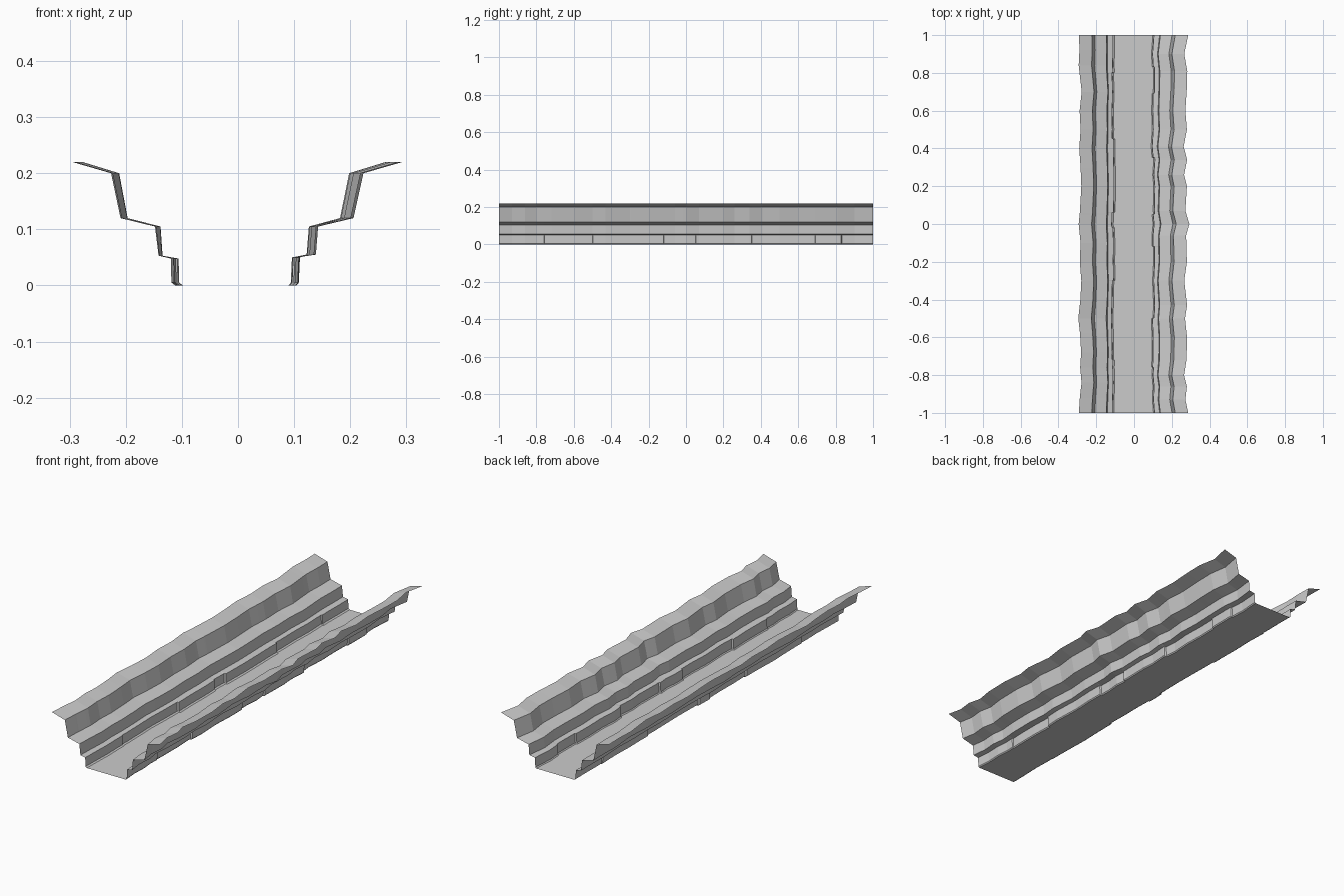
import bpy, bmesh

if "Cube" in bpy.data.objects:
    bpy.data.objects.remove(bpy.data.objects["Cube"])

# Sideways drift of each rim along the canyon: (y, rim distance from centre)
RIM = {
    -1: [(-1, .292), (-.92, .287), (-.84, .278), (-.76, .285), (-.68, .28), (-.58, .286),
         (-.5, .295), (-.4, .284), (-.3, .279), (-.2, .287), (-.1, .283), (0, .293),
         (.06, .287), (.2, .279), (.3, .283), (.4, .29), (.5, .283), (.6, .288),
         (.7, .277), (.84, .293), (.92, .289), (1, .291)],
    1: [(-1, .287), (-.93, .272), (-.86, .28), (-.8, .265), (-.72, .278), (-.6, .281),
        (-.5, .27), (-.43, .281), (-.3, .266), (-.2, .28), (-.06, .276), (0, .293),
        (.07, .272), (.2, .28), (.26, .265), (.34, .281), (.41, .263), (.5, .28),
        (.6, .272), (.72, .28), (.81, .282), (.9, .266), (1, .287)],
}
BASE = {-1: .286, 1: .277}
# Cracks where the lowest bank steps in or out: (y, bank offset beyond it)
CRACKS = {
    -1: [(-.72, .004), (-.3, -.003), (-.02, .003), (.06, -.005), (.45, .003), (.8, -.002)],
    1: [(-.76, -.005), (-.5, .003), (-.12, -.004), (.05, .004), (.35, -.004), (.69, .002), (.83, -.003)],
}
# Cross-section from floor edge to rim: (distance, height, share of drift)
BANK = {-1: [(.105, 0, .3), (.112, .005, .3), (.113, .048, .3), (.138, .053, .4)],
        1: [(.099, 0, .35), (.103, .005, .35), (.105, .05, .35), (.13, .055, .55)]}
TERRACE = {-1: [(.138, .053, .4), (.143, .105, .55), (.203, .12, .7), (.219, .2, .8), (.286, .22, 1)],
           1: [(.13, .055, .55), (.134, .105, .55), (.193, .12, .8), (.21, .2, .85), (.277, .22, 1)]}


def drift(side, y):
    pts = RIM[side]
    for (a, u), (b, v) in zip(pts, pts[1:]):
        if y <= b:
            return u + (v - u) * (y - a) / (b - a) - BASE[side]
    return 0


def crack_offset(side, y):
    off = 0
    for at, value in CRACKS[side]:
        if y > at:
            off = value
    return off


def section(side, profile, y, cracked):
    points = []
    for i, (x, z, share) in enumerate(profile):
        step = crack_offset(side, y) if cracked and i < 3 else 0
        points.append((side * (x + share * drift(side, y) + step), y, z))
    return points


def loft(name, sections):
    bm = bmesh.new()
    rows = [[bm.verts.new(p) for p in s] for s in sections]
    for a, b in zip(rows, rows[1:]):
        for i in range(len(a) - 1):
            bm.faces.new((a[i], a[i + 1], b[i + 1], b[i]))
    mesh = bpy.data.meshes.new(name)
    bm.to_mesh(mesh)
    bm.free()
    obj = bpy.data.objects.new(name, mesh)
    bpy.context.collection.objects.link(obj)


# Riverbed floor with the low cracked bank on both sides
ys = {y for side in RIM for y, _ in RIM[side]}
for side in CRACKS:
    for y, _ in CRACKS[side]:
        ys |= {y, y + .003}
bed = []
for y in sorted(ys):
    left = section(-1, BANK[-1], y, True)
    bed.append(left[::-1] + section(1, BANK[1], y, True))
loft("riverbed", bed)

# Terraced canyon walls
for side, name in ((-1, "left_canyon_wall"), (1, "right_canyon_wall")):
    rows = [section(side, TERRACE[side], y, False) for y in sorted(ys)]
    loft(name, [r[::side] for r in rows])
